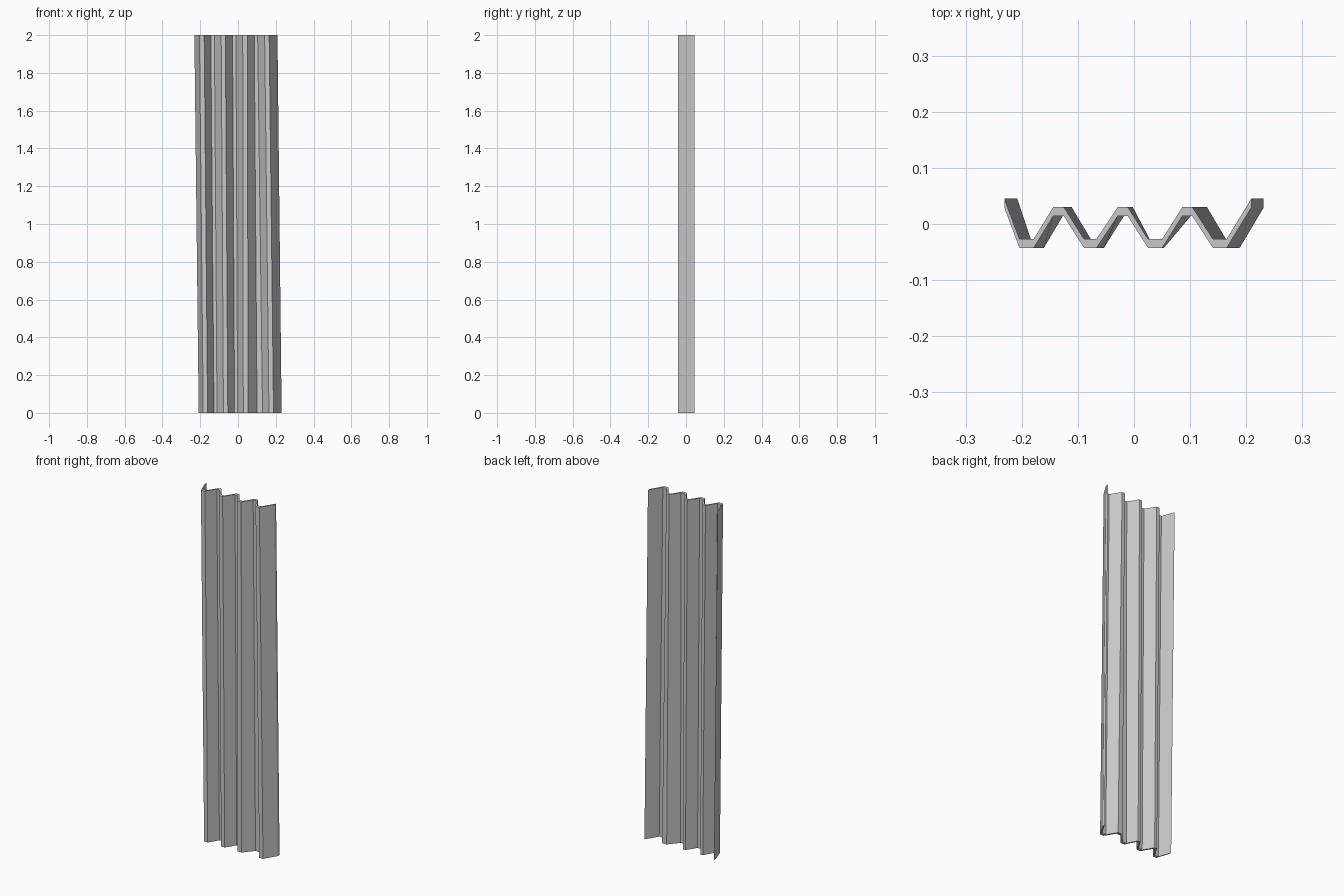
import bpy
import bmesh

cube = bpy.data.objects.get("Cube")
if cube:
    bpy.data.objects.remove(cube, do_unlink=True)

HEIGHT = 2.0
THICKNESS = 0.016
END, TROUGH, RIDGE = 0.045, -0.027, 0.03

# Plain grey metal
grey = bpy.data.materials.new("grey_metal")
grey.use_nodes = True
colour = (0.58, 0.58, 0.58, 1)
grey.diffuse_color = colour
grey.node_tree.nodes["Principled BSDF"].inputs["Base Color"].default_value = colour

# Fold positions across the sheet at the top and the slightly drifted foot
top_x = [-0.231, -0.204, -0.179, -0.144, -0.125, -0.089, -0.067, -0.029, -0.011,
         0.025, 0.05, 0.086, 0.104, 0.141, 0.165, 0.209]
foot_x = [-0.208, -0.184, -0.161, -0.127, -0.111, -0.077, -0.054, -0.018, -0.002,
          0.028, 0.053, 0.101, 0.13, 0.164, 0.188, 0.231]
fold_y = [END] + [TROUGH, TROUGH, RIDGE, RIDGE] * 3 + [TROUGH, TROUGH, END]

bm = bmesh.new()


def fold_row(xs, z, depth):
    return [bm.verts.new((x, y - depth, z)) for x, y in zip(xs, fold_y)]


def strip(a, b):
    for i in range(len(a) - 1):
        bm.faces.new((a[i], a[i + 1], b[i + 1], b[i]))


# Corrugated sheet: back and front skins joined by caps and side edges
back_top, front_top = (fold_row(top_x, HEIGHT, d) for d in (0, THICKNESS))
back_foot, front_foot = (fold_row(foot_x, 0, d) for d in (0, THICKNESS))
strip(front_foot, front_top)
strip(back_top, back_foot)
strip(front_top, back_top)
strip(back_foot, front_foot)
for end in (0, -1):
    bm.faces.new((front_foot[end], front_top[end], back_top[end], back_foot[end]))
bmesh.ops.recalc_face_normals(bm, faces=bm.faces)

mesh = bpy.data.meshes.new("corrugated_sheet")
bm.to_mesh(mesh)
bm.free()
mesh.materials.append(grey)
sheet = bpy.data.objects.new("corrugated_sheet", mesh)
bpy.context.collection.objects.link(sheet)
